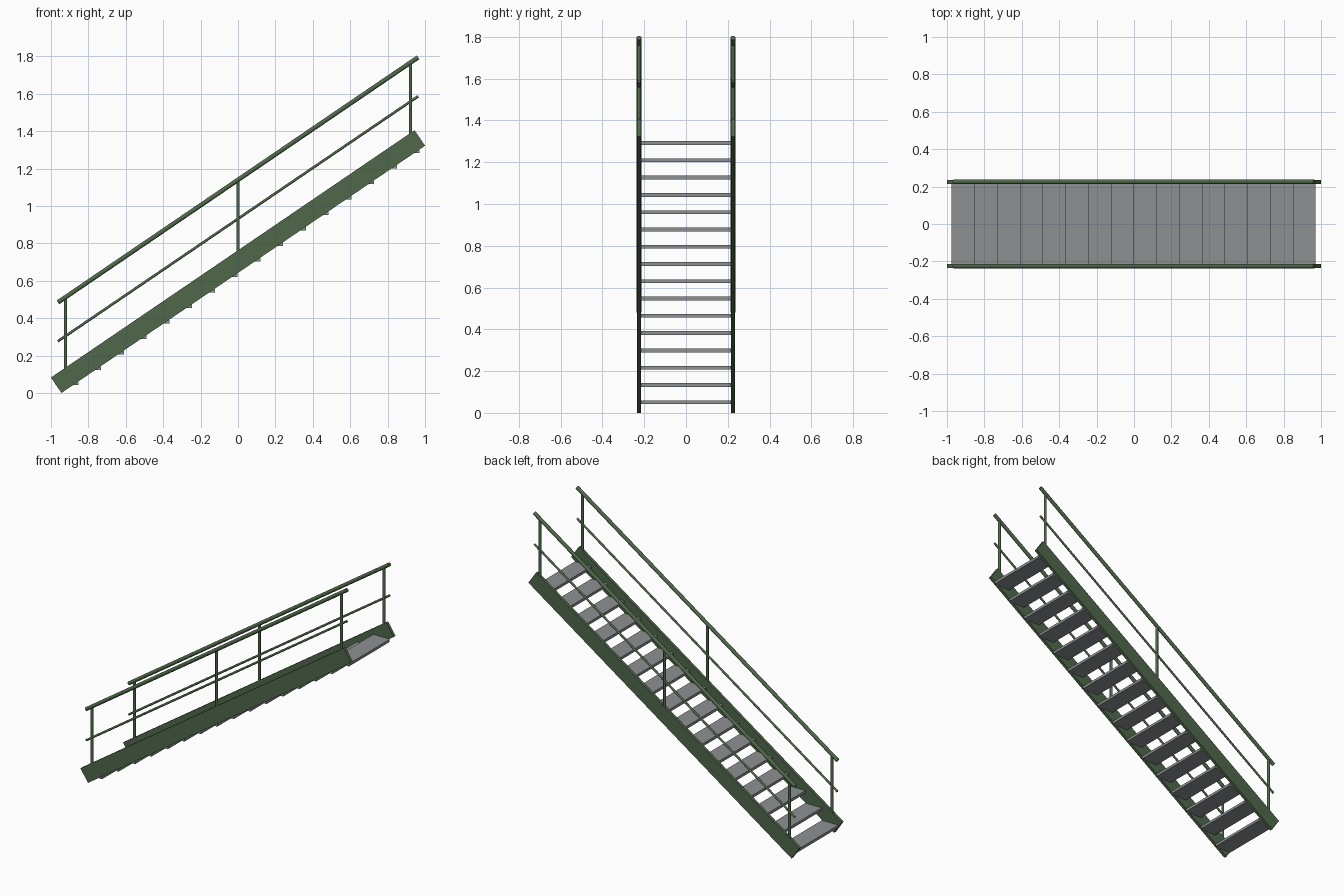
import bpy
import math
from mathutils import Vector

cube = bpy.data.objects.get("Cube")
if cube:
    bpy.data.objects.remove(cube, do_unlink=True)

STEPS = 16
RUN, RISE = 0.1216, 0.0827
PITCH = math.atan2(RISE, RUN)
SLOPE = RISE / RUN
SIDE_Y = 0.225
MID_Z = 0.703            # stringer centre height
RAIL_Z, MIDRAIL_Z = 1.14, 0.932


def make_material(name, colour):
    mat = bpy.data.materials.new(name)
    mat.use_nodes = True
    mat.diffuse_color = colour
    mat.node_tree.nodes["Principled BSDF"].inputs["Base Color"].default_value = colour
    return mat


green = make_material("green_paint", (0.08, 0.14, 0.07, 1))
steel = make_material("grey_steel", (0.27, 0.28, 0.29, 1))


def box(name, centre, size, mat, tilt=0.0):
    bpy.ops.mesh.primitive_cube_add(size=1, location=centre, rotation=(0, -tilt, 0))
    obj = bpy.context.object
    obj.name = name
    obj.scale = size
    bpy.ops.object.transform_apply(location=False, rotation=False, scale=True)
    obj.data.materials.append(mat)
    return obj


def tube(name, start, end, radius):
    start, end = Vector(start), Vector(end)
    axis = end - start
    bpy.ops.mesh.primitive_cylinder_add(
        vertices=16, radius=radius, depth=axis.length, location=(start + end) / 2,
        rotation=axis.to_track_quat('Z', 'Y').to_euler())
    obj = bpy.context.object
    obj.name = name
    obj.data.materials.append(green)
    bpy.ops.object.shade_smooth_by_angle(angle=math.radians(40))
    return obj


def sloped_rail(name, y, mid_z, radius):
    half = 0.963
    return tube(name, (-half, y, mid_z - half * SLOPE),
                (half, y, mid_z + half * SLOPE), radius)


# Treads climbing towards +x
for i in range(STEPS):
    x = (i - (STEPS - 1) / 2) * RUN - 0.002
    box(f"tread_{i + 1}", (x, 0, 0.051 + i * RISE), (RUN, 2 * SIDE_Y - 0.02, 0.018), steel)

# Stringers, handrails, mid rails and posts on both sides
for side, y in (("front", -SIDE_Y), ("back", SIDE_Y)):
    box(f"{side}_stringer", (0, y, MID_Z), (2.351, 0.02, 0.1), green, PITCH)
    sloped_rail(f"{side}_handrail", y, RAIL_Z, 0.012)
    sloped_rail(f"{side}_mid_rail", y, MIDRAIL_Z, 0.007)
    for label, x in (("lower", -0.922), ("middle", 0), ("upper", 0.922)):
        tube(f"{side}_{label}_post", (x, y, MID_Z + x * SLOPE),
             (x, y, RAIL_Z + x * SLOPE), 0.009)
